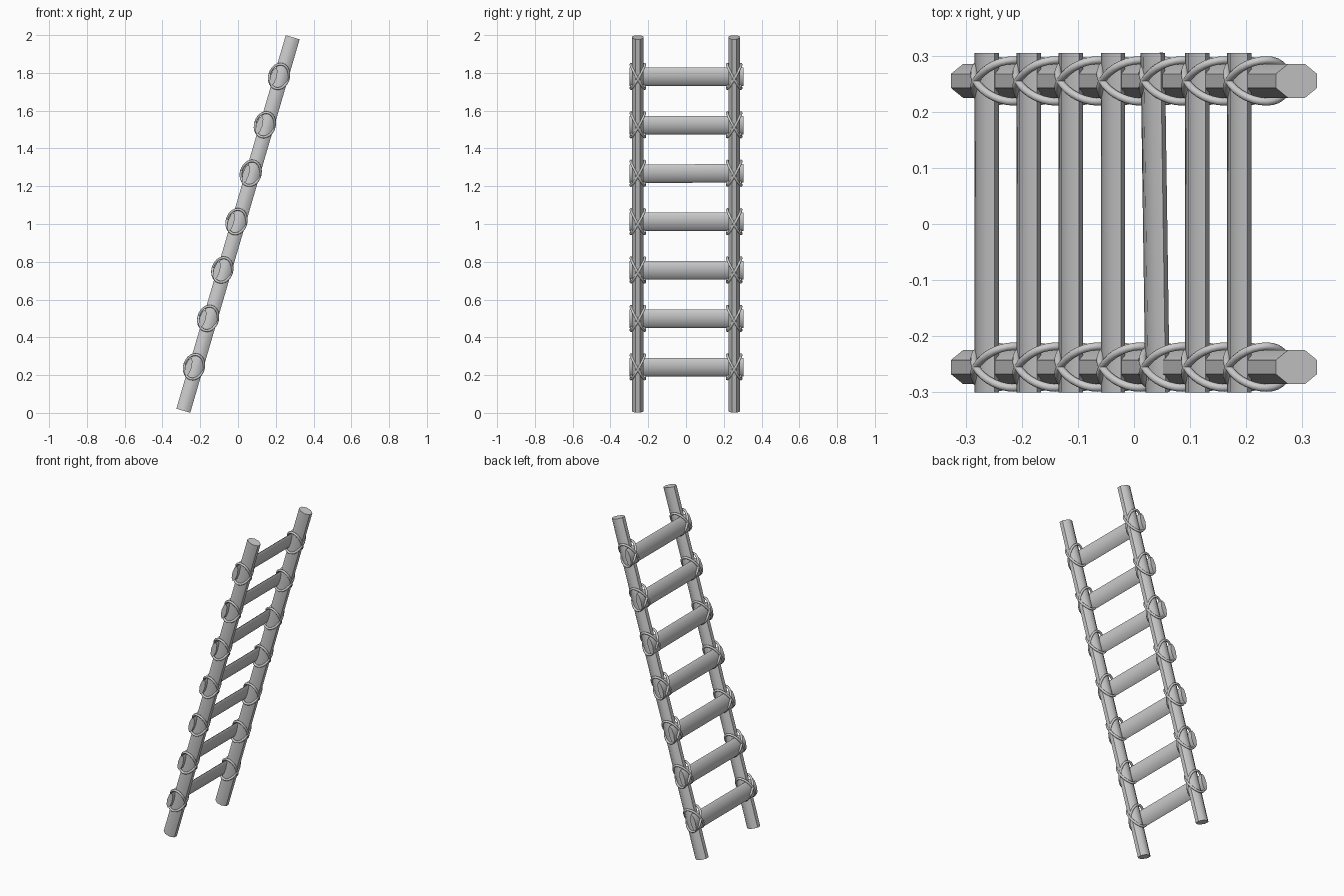
import bpy
import math
from mathutils import Matrix, Vector

cube = bpy.data.objects.get("Cube")
if cube:
    bpy.data.objects.remove(cube, do_unlink=True)

# The ladder is laid out upright, then leaned towards +x as one frame
LEAN = Matrix.Translation((0, 0, 1)) @ Matrix.Rotation(0.285, 4, 'Y')
RAIL_Y = 0.255
RUNG_COUNT = 7
RUNG_STEP = 0.267


def finish(obj, name, angle):
    obj.name = name
    bpy.ops.object.select_all(action='DESELECT')
    obj.select_set(True)
    bpy.context.view_layer.objects.active = obj
    bpy.ops.object.shade_smooth_by_angle(angle=math.radians(angle))


def pole(name, length, size, placement, turn=0.0):
    """Eight-sided pole with an oval section, placed in the ladder frame."""
    bpy.ops.mesh.primitive_cylinder_add(vertices=8, radius=1, depth=length)
    obj = bpy.context.object
    obj.data.transform(Matrix.Rotation(turn, 4, 'Z'))
    obj.data.transform(Matrix.Diagonal((size[0], size[1], 1, 1)))
    obj.matrix_world = LEAN @ placement
    finish(obj, name, 50)


def rope_loop(name, centre, slant):
    """Oval rope ring slanted across the joint of a rail and a rung."""
    curve = bpy.data.curves.new(name, 'CURVE')
    curve.dimensions = '3D'
    curve.bevel_depth = 0.007
    curve.bevel_resolution = 2
    count = 28
    spline = curve.splines.new('POLY')
    spline.points.add(count - 1)
    spline.use_cyclic_u = True
    for i, point in enumerate(spline.points):
        t = math.tau * i / count
        offset = Vector((0.051 * math.sin(t),
                         slant * 0.037 * math.cos(t),
                         0.066 * math.cos(t)))
        point.co = (*(centre + offset), 1)
    obj = bpy.data.objects.new(name, curve)
    bpy.context.collection.objects.link(obj)
    obj.matrix_world = LEAN
    bpy.ops.object.select_all(action='DESELECT')
    obj.select_set(True)
    bpy.context.view_layer.objects.active = obj
    bpy.ops.object.convert(target='MESH')
    finish(bpy.context.object, name, 60)


# Side rails
sides = (("front", -RAIL_Y), ("back", RAIL_Y))
for side, y in sides:
    pole(f"{side}_rail", 2.06, (0.0415, 0.0325),
         Matrix.Translation((0, y, 0)), math.pi / 8)

# Rungs lashed behind the rails, one of them slightly askew
for n in range(RUNG_COUNT):
    height = (n - (RUNG_COUNT - 1) / 2) * RUNG_STEP
    place = Matrix.Translation((-0.039, 0.0025, height))
    if n == 4:
        place = place @ Matrix.Rotation(0.015, 4, 'Z')
    pole(f"rung_{n + 1}", 0.605, (0.017, 0.051),
         place @ Matrix.Rotation(math.pi / 2, 4, 'X'))

    # Crossed rope lashings at both ends
    for side, y in sides:
        for label, slant in (("rising", 1), ("falling", -1)):
            rope_loop(f"{side}_{label}_lashing_{n + 1}",
                      Vector((-0.011, y, height + 0.01)), slant)
